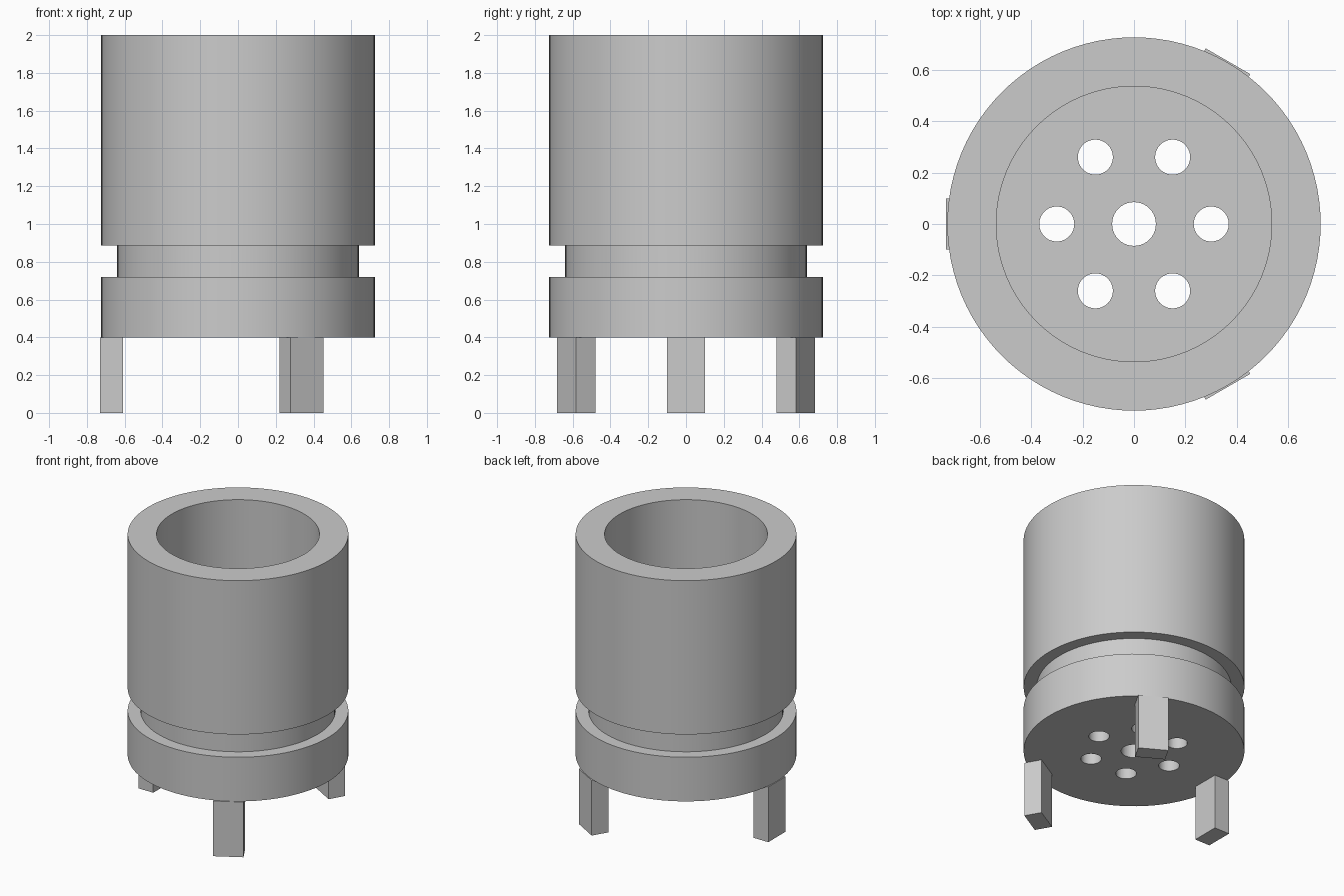
import bpy
import bmesh
import math
from mathutils import Matrix, Vector

if "Cube" in bpy.data.objects:
    bpy.data.objects.remove(bpy.data.objects["Cube"], do_unlink=True)

# Single flat colour
grey = bpy.data.materials.new("plain grey")
grey.use_nodes = True
colour = (0.6, 0.6, 0.6, 1)
grey.diffuse_color = colour
grey.node_tree.nodes["Principled BSDF"].inputs["Base Color"].default_value = colour

LEG_TOP, FLOOR, TOP = 0.4, 0.62, 2.0
OUTER, GROOVE, BORE = 0.725, 0.64, 0.535


def make_object(name, bm):
    bmesh.ops.recalc_face_normals(bm, faces=bm.faces)
    mesh = bpy.data.meshes.new(name)
    bm.to_mesh(mesh)
    bm.free()
    mesh.materials.append(grey)
    obj = bpy.data.objects.new(name, mesh)
    bpy.context.collection.objects.link(obj)
    return obj


def activate(obj):
    bpy.ops.object.select_all(action="DESELECT")
    obj.select_set(True)
    bpy.context.view_layer.objects.active = obj


# Cup body: revolved section with an outer groove and a deep bore
profile = [(0, LEG_TOP), (OUTER, LEG_TOP), (OUTER, 0.72), (GROOVE, 0.72),
           (GROOVE, 0.885), (OUTER, 0.885), (OUTER, TOP), (BORE, TOP),
           (BORE, FLOOR), (0, FLOOR)]
bm = bmesh.new()
verts = [bm.verts.new((r, 0, z)) for r, z in profile]
edges = [bm.edges.new(pair) for pair in zip(verts, verts[1:])]
bmesh.ops.spin(bm, geom=verts + edges, cent=(0, 0, 0), axis=(0, 0, 1),
               angle=math.tau, steps=96, use_merge=True)
bmesh.ops.remove_doubles(bm, verts=bm.verts, dist=0.0001)
body = make_object("cup_body", bm)

# Drain holes: one in the centre and a ring of six
holes = [(0, 0, 0.085)]
for i in range(6):
    a = i * math.tau / 6
    holes.append((0.3 * math.cos(a), 0.3 * math.sin(a), 0.068))
bm = bmesh.new()
for x, y, r in holes:
    bmesh.ops.create_cone(bm, cap_ends=True, segments=40, radius1=r, radius2=r,
                          depth=0.6, matrix=Matrix.Translation((x, y, 0.5)))
cutter = make_object("hole_cutter", bm)
cutter.hide_render = True

activate(body)
cut = body.modifiers.new("drain holes", "BOOLEAN")
cut.operation = "DIFFERENCE"
cut.solver = "EXACT"
cut.object = cutter
bpy.ops.object.modifier_apply(modifier=cut.name)
bpy.data.objects.remove(cutter, do_unlink=True)
bpy.ops.object.shade_smooth_by_angle(angle=math.radians(30))

# Three rectangular legs, spaced evenly below the rim
for name, degrees in (("right_leg", 180), ("front_leg", 300), ("back_leg", 60)):
    bm = bmesh.new()
    bmesh.ops.create_cube(bm, size=1)
    bmesh.ops.scale(bm, verts=bm.verts, vec=Vector((0.12, 0.2, LEG_TOP)))
    bmesh.ops.translate(bm, verts=bm.verts, vec=Vector((0.67, 0, LEG_TOP / 2)))
    bmesh.ops.rotate(bm, verts=bm.verts, cent=(0, 0, 0),
                     matrix=Matrix.Rotation(math.radians(degrees), 3, "Z"))
    make_object(name, bm)
